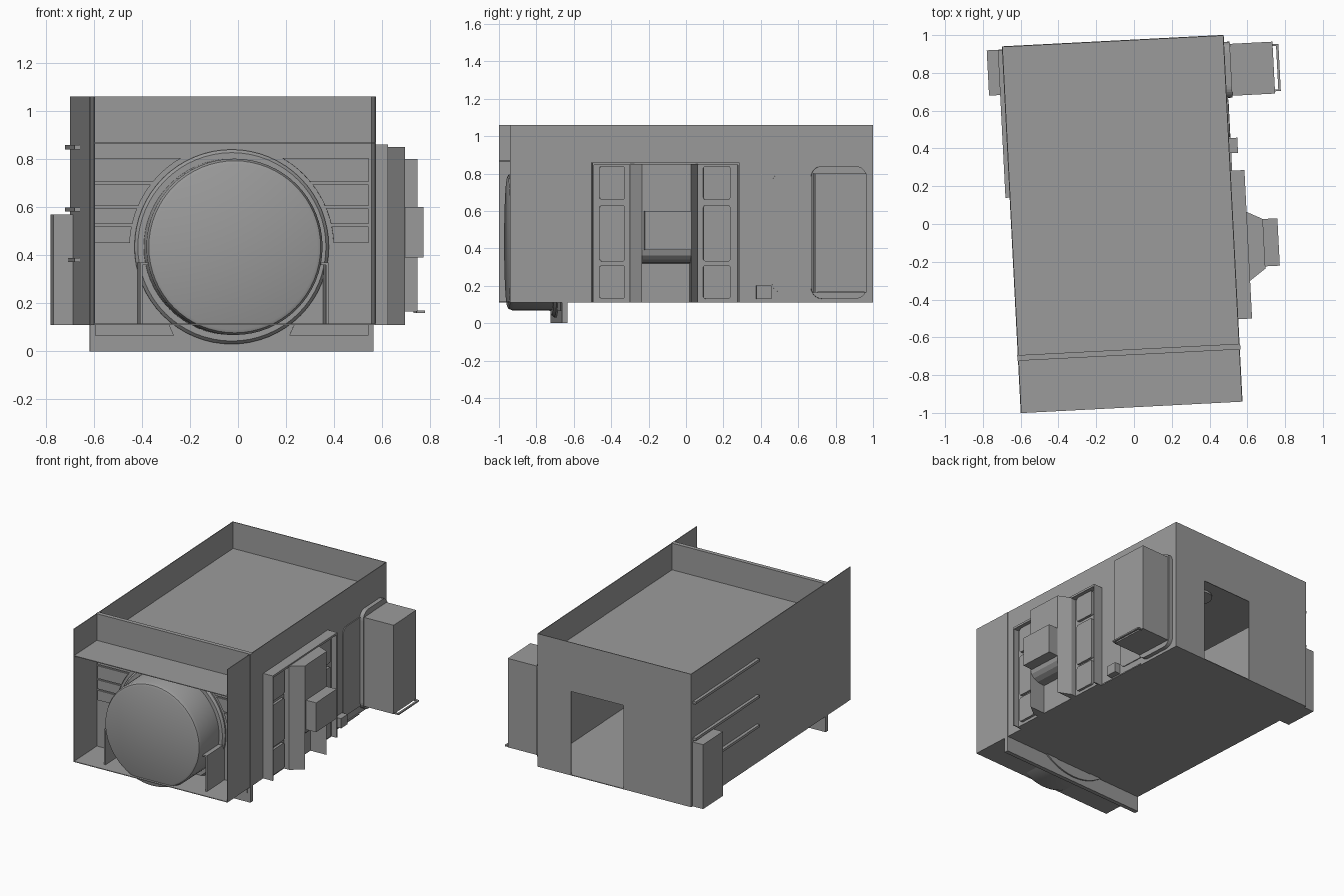
import bpy, math
from mathutils import Matrix, Vector

if "Cube" in bpy.data.objects:
    bpy.data.objects.remove(bpy.data.objects["Cube"])

# Whole module sits slightly turned on its base
FRAME = Matrix.Translation((-0.0625, 0, 0)) @ Matrix.Rotation(math.radians(2.95), 4, 'Z')
W, D = 0.588, 0.972            # half width, half depth
FLOOR, CEIL, TOP = 0.11, 0.87, 1.06
T = 0.005                      # sheet thickness

grey = bpy.data.materials.new("plain_grey")
grey.use_nodes = True
COLOUR = (0.33, 0.33, 0.33, 1)
grey.diffuse_color = COLOUR
grey.node_tree.nodes["Principled BSDF"].inputs["Base Color"].default_value = COLOUR


def add(name, verts, faces):
    mesh = bpy.data.meshes.new(name)
    mesh.from_pydata(verts, [], faces)
    mesh.materials.append(grey)
    ob = bpy.data.objects.new(name, mesh)
    bpy.context.collection.objects.link(ob)
    ob.matrix_world = FRAME
    bm_fix(mesh)
    return ob


def bm_fix(mesh):
    import bmesh
    bm = bmesh.new()
    bm.from_mesh(mesh)
    bmesh.ops.recalc_face_normals(bm, faces=bm.faces)
    bm.to_mesh(mesh)
    bm.free()


def prism(name, profile, axis, a, b):
    """Extrude a 2D profile along an axis from a to b."""
    def place(p, t):
        v = list(p)
        v.insert(axis, t)
        return Vector(v)
    n = len(profile)
    verts = [place(p, t) for t in (a, b) for p in profile]
    faces = [tuple(range(n)), tuple(range(n, 2 * n))]
    faces += [(i, (i + 1) % n, n + (i + 1) % n, n + i) for i in range(n)]
    return add(name, verts, faces)


def box(name, x, y, z):
    return prism(name, [(x[0], y[0]), (x[1], y[0]), (x[1], y[1]), (x[0], y[1])], 2, *z)


def lathe(name, profile, centre_z, closed=False, steps=64):
    """Turn (radius, y) points around the front-to-back axis."""
    n = len(profile)
    verts, faces = [], []
    for s in range(steps):
        a = math.tau * s / steps
        verts += [(r * math.cos(a), y, centre_z + r * math.sin(a)) for r, y in profile]
    for s in range(steps):
        p, q = s * n, (s + 1) % steps * n
        for i in range(n if closed else n - 1):
            j = (i + 1) % n
            faces.append((p + i, p + j, q + j, q + i))
    if not closed:
        for i in (0, n - 1):
            faces.append(tuple(s * n + i for s in range(steps)))
    ob = add(name, verts, faces)
    bpy.ops.object.select_all(action='DESELECT')
    ob.select_set(True)
    bpy.context.view_layer.objects.active = ob
    bpy.ops.object.shade_smooth_by_angle(angle=math.radians(35))
    return ob


def rounded(y, z, r, steps=6):
    """Rounded rectangle outline in the side plane."""
    pts = []
    corners = [(y[1] - r, z[1] - r), (y[0] + r, z[1] - r), (y[0] + r, z[0] + r), (y[1] - r, z[0] + r)]
    for k, (cy, cz) in enumerate(corners):
        for i in range(steps + 1):
            a = math.pi / 2 * (k + i / steps)
            pts.append((cy + r * math.cos(a), cz + r * math.sin(a)))
    return pts


# Shell: floor, lowered ceiling, side walls, back wall with doorway
box("floor", (-W, W), (-D, D), (FLOOR, FLOOR + T))
box("ceiling", (-W, W), (-D, D), (CEIL - T, CEIL))
for side, s in (("left", 1), ("right", -1)):
    box(side + "_wall", sorted((s * W, s * (W - T))), (-D, D), (FLOOR, TOP))
prism("back_wall", [(-W, FLOOR), (-0.07, FLOOR), (-0.07, 0.71), (0.33, 0.71),
                    (0.33, FLOOR), (W, FLOOR), (W, TOP), (-W, TOP)], 1, D - T, D)

# Front bulkhead with a round hatch drum
HZ = 0.435
box("front_bulkhead", (-W - 0.003, W + 0.003), (-0.695, -0.665), (0, TOP))
lathe("hatch_drum", [(0.367, -0.66), (0.367, -0.93), (0.358, -0.95), (0.345, -0.956)], HZ)
lathe("hatch_ring", [(0.36, -0.72), (0.392, -0.72), (0.405, -0.705),
                     (0.405, -0.655), (0.36, -0.655)], HZ, closed=True)


def arc_x(z, r=0.425):
    return math.sqrt(r * r - (z - HZ) ** 2)


rows = [(0.705, 0.805), (0.605, 0.695), (0.53, 0.595), (0.45, 0.52)]
for side, s in (("left", 1), ("right", -1)):
    # Raised panels that follow the hatch ring
    for i, (z0, z1) in enumerate(rows):
        zs = [z0 + (z1 - z0) * k / 6 for k in range(7)]
        pts = [(s * 0.57, z1), (s * 0.57, z0)] + [(s * arc_x(z), z) for z in zs]
        prism(f"{side}_bulkhead_panel_{i}", pts, 1, -0.705, -0.69)
    prism(side + "_lower_lip", [(s * 0.24, 0.065), (s * 0.57, 0.065),
                                (s * 0.57, 0.11), (s * 0.26, 0.11)], 1, -0.702, -0.69)
    # Side cradle plates holding the drum
    box(side + "_cradle_plate", sorted((s * 0.382, s * 0.392)), (-0.91, -0.69), (FLOOR, 0.37))
    box(side + "_cradle_cap", sorted((s * 0.34, s * 0.392)), (-0.91, -0.69), (0.36, 0.37))

# Equipment bay on the left wall
BAY = (-0.535, 0.252)
box("bay_back", (W, 0.622), BAY, (FLOOR, 0.855))
box("bay_lintel", (W, 0.661), BAY, (0.845, 0.86))
for name, y in (("front", BAY[0]), ("back", BAY[1] - 0.008)):
    box(f"bay_{name}_flange", (W, 0.661), (y, y + 0.008), (FLOOR, 0.86))
for name, y in (("front", (-0.495, -0.36)), ("back", (0.06, 0.205))):
    for i, z in enumerate([(0.13, 0.31), (0.33, 0.63), (0.66, 0.84)]):
        prism(f"bay_{name}_panel_{i}", rounded(y, z, 0.012, 3), 0, 0.62, 0.64)
for name, y, lean in (("front", -0.335, 0.06), ("back", 0.03, -0.042)):
    prism(f"bay_{name}_fin", [(0.62, y), (0.661, y), (0.745, y + lean), (0.62, y + lean)],
          2, FLOOR, 0.85)
box("bay_column", (0.62, 0.745), (-0.275, -0.012), (0.39, 0.85))
box("bay_cabinet", (0.62, 0.822), (-0.263, -0.012), (0.39, 0.60))
hood = [(0.62, 0.39), (0.745, 0.39)]
hood += [(0.645 + 0.1 * math.cos(a), 0.39 - 0.07 * math.sin(a)) for a in (0.4, 0.8, 1.2, 1.57)]
prism("bay_hood", [(x, z) for x, z in hood] + [(0.62, 0.32)], 1, -0.275, -0.012)

# Large unit at the rear of the left wall
prism("unit_flange", rounded((0.638, 0.935), (0.13, 0.84), 0.06), 0, W, W + 0.03)
prism("hatch_outline", rounded((0.43, 0.7), (0.165, 0.80), 0.05), 0, W, W + 0.006)
box("rear_unit", (W, 0.844), (0.648, 0.923), (0.165, 0.80))
box("unit_rail", (0.862, 0.875), (0.66, 0.91), (0.16, 0.17))
for i, y in enumerate((0.66, 0.9)):
    box(f"unit_rail_arm_{i}", (0.84, 0.865), (y, y + 0.01), (0.16, 0.17))
box("small_socket_box", (W, 0.632), (0.345, 0.425), (0.13, 0.20))
box("left_skirt", (W, W + 0.008), (0.25, 0.63), (FLOOR, FLOOR + 0.008))

# Right wall: rear locker and long rails
box("right_locker", (-0.669, -W), (0.715, 0.955), (FLOOR, 0.57))
for i, z in enumerate((0.85, 0.59, 0.38)):
    box(f"right_rail_{i}", (-W - 0.022, -W), (0.17, 0.95), (z - 0.009, z + 0.009))

# Interior cabinet and ceiling lamps
box("inner_cabinet", (-W + T, -0.23), (0.17, 0.93), (FLOOR, 0.65))
for i, y in enumerate((0.6, -0.38)):
    disc = [(0.04 + 0.09 * math.cos(math.tau * k / 24), y + 0.09 * math.sin(math.tau * k / 24))
            for k in range(24)]
    prism(f"ceiling_lamp_{i}", disc, 2, CEIL - 0.02, CEIL - 0.002)
